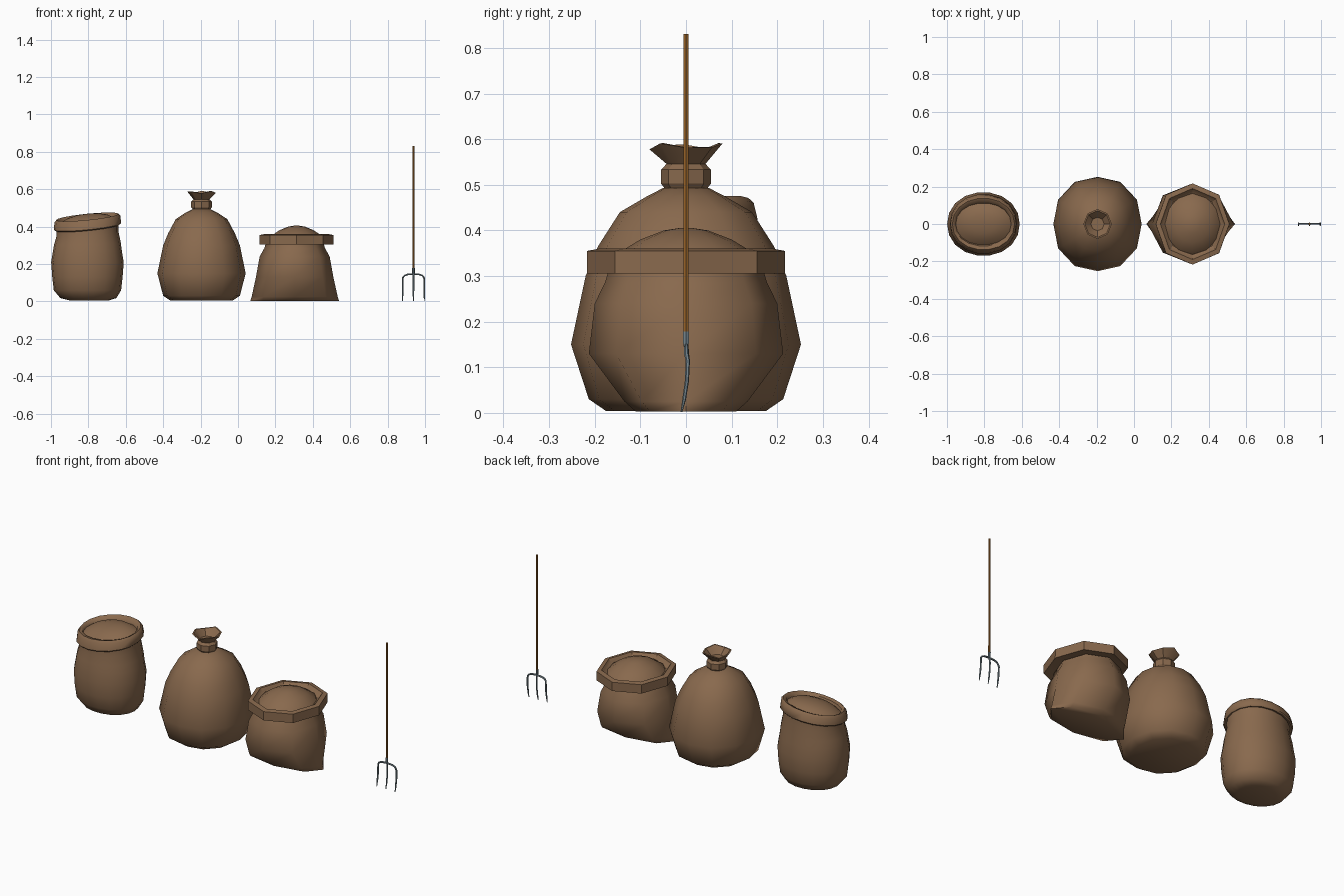
import bpy, bmesh, math

if "Cube" in bpy.data.objects:
    bpy.data.objects.remove(bpy.data.objects["Cube"])


def material(name, rgb):
    m = bpy.data.materials.new(name)
    m.diffuse_color = (*rgb, 1)
    m.use_nodes = True
    m.node_tree.nodes["Principled BSDF"].inputs["Base Color"].default_value = m.diffuse_color
    return m


BURLAP = material("burlap brown", (0.25, 0.142, 0.075))
WOOD = material("handle wood", (0.33, 0.13, 0.022))
STEEL = material("blue grey steel", (0.19, 0.25, 0.28))


def smooth(ob, angle):
    bpy.ops.object.select_all(action='DESELECT')
    ob.select_set(True)
    bpy.context.view_layer.objects.active = ob
    bpy.ops.object.shade_smooth_by_angle(angle=math.radians(angle))


def loft(name, cx, rings, sides, mat, power=2.0, warp=None, angle=40):
    """Skin closed rings given as (z, rx, ry[, x shift]); both ends capped."""
    bm = bmesh.new()
    loops = []
    for r in rings:
        z, rx, ry = r[:3]
        dx = r[3] if len(r) > 3 else 0
        loop = []
        for i in range(sides):
            a = 2 * math.pi * i / sides
            c, s = math.cos(a), math.sin(a)
            k = (abs(c) ** power + abs(s) ** power) ** (-1 / power)
            x, y = rx * k * c + dx, ry * k * s
            dz = warp(x, y, z, a) if warp else 0
            loop.append(bm.verts.new((cx + x, y, z + dz)))
        loops.append(loop)
    for a, b in zip(loops, loops[1:]):
        for i in range(sides):
            j = (i + 1) % sides
            bm.faces.new((a[i], a[j], b[j], b[i]))
    bm.faces.new(loops[0][::-1])
    bm.faces.new(loops[-1])
    bmesh.ops.recalc_face_normals(bm, faces=bm.faces)
    me = bpy.data.meshes.new(name)
    bm.to_mesh(me)
    bm.free()
    me.materials.append(mat)
    ob = bpy.data.objects.new(name, me)
    bpy.context.collection.objects.link(ob)
    smooth(ob, angle)
    return ob


def tube(name, points, mat, res=1):
    """Round bar through (x, y, z, radius) points."""
    cu = bpy.data.curves.new(name, 'CURVE')
    cu.dimensions = '3D'
    cu.bevel_depth = 1
    cu.bevel_resolution = res
    cu.use_fill_caps = True
    sp = cu.splines.new('POLY')
    sp.points.add(len(points) - 1)
    for p, (x, y, z, r) in zip(sp.points, points):
        p.co = (x, y, z, 1)
        p.radius = r
    cu.materials.append(mat)
    ob = bpy.data.objects.new(name, cu)
    bpy.context.collection.objects.link(ob)
    bpy.ops.object.select_all(action='DESELECT')
    ob.select_set(True)
    bpy.context.view_layer.objects.active = ob
    bpy.ops.object.convert(target='MESH')
    smooth(bpy.context.object, 50)


# Tall open sack with a slanted rolled rim and domed contents
def slant(x, y, z, a):
    return (0.10 * x + 0.12 * y) * min(1, max(0, (z - 0.28) / 0.1))


loft("tall_open_sack", -0.805, [
    (0.004, 0.10, 0.09, 0.01), (0.018, 0.15, 0.125, 0.005), (0.06, 0.18, 0.155),
    (0.13, 0.188, 0.167), (0.21, 0.194, 0.17), (0.27, 0.184, 0.16),
    (0.31, 0.178, 0.155), (0.36, 0.166, 0.145), (0.40, 0.166, 0.142),
    (0.396, 0.174, 0.154), (0.402, 0.18, 0.159), (0.44, 0.176, 0.15),
    (0.452, 0.166, 0.138), (0.445, 0.153, 0.118), (0.43, 0.148, 0.112),
    (0.45, 0.115, 0.087), (0.463, 0.065, 0.05), (0.467, 0.02, 0.015)],
    18, BURLAP, 2.1, slant, 50)


# Big tied sack: body, neck band and flared mouth in one skin
def ruffle(x, y, z, a):
    return 0.007 * math.cos(3 * a + 2) if z > 0.57 else 0


loft("tied_sack", -0.195, [
    (0.004, 0.165, 0.175), (0.03, 0.205, 0.213), (0.15, 0.236, 0.252),
    (0.30, 0.205, 0.22), (0.365, 0.178, 0.193), (0.44, 0.138, 0.145),
    (0.475, 0.085, 0.085), (0.493, 0.048, 0.05)],
    12, BURLAP, 2.25, None, 60)
loft("tied_sack_neck", -0.195, [
    (0.487, 0.044, 0.044), (0.495, 0.049, 0.049), (0.503, 0.055, 0.055),
    (0.533, 0.055, 0.055), (0.541, 0.047, 0.047), (0.546, 0.043, 0.043),
    (0.584, 0.076, 0.08), (0.585, 0.068, 0.071), (0.55, 0.036, 0.036)],
    8, BURLAP, 2.0, ruffle, 30)

# Short open sack: pinched base corners, octagonal collar, domed contents
loft("short_sack_body", 0.303, [
    (0.003, 0.237, 0.11), (0.025, 0.23, 0.135), (0.13, 0.207, 0.213),
    (0.24, 0.187, 0.2), (0.285, 0.162, 0.178), (0.31, 0.155, 0.17)],
    8, BURLAP, 2.1, None, 60)
loft("short_sack_collar", 0.313, [
    (0.315, 0.15, 0.165), (0.305, 0.198, 0.217), (0.355, 0.197, 0.217),
    (0.36, 0.172, 0.19), (0.345, 0.16, 0.178), (0.335, 0.145, 0.163)],
    8, BURLAP, 2.1, None, 25)
loft("short_sack_contents", 0.313, [
    (0.325, 0.155, 0.17), (0.345, 0.143, 0.157), (0.38, 0.093, 0.10),
    (0.40, 0.045, 0.048), (0.405, 0.015, 0.015)],
    12, BURLAP, 2.0, None, 60)

# Pitchfork: wooden handle, ferrule, bent outer tines and straight middle tine
FX = 0.938
tube("fork_handle", [(FX, 0, 0.17, 0.006), (FX, 0, 0.83, 0.0058)], WOOD)
tube("fork_ferrule", [(FX, 0, 0.142, 0.005), (FX, 0, 0.152, 0.007),
                      (FX, 0, 0.178, 0.0073)], STEEL)
TINE = [(0.115, 0.004, 0.0048), (0.07, 0.002, 0.0045),
        (0.03, -0.004, 0.004), (0.002, -0.01, 0.002)]
tube("middle_tine", [(FX, 0.001, 0.148, 0.005)] +
     [(FX, y, z, r) for z, y, r in TINE], STEEL)
for side, s in (("left", -1), ("right", 1)):
    shoulder = [(0, 0.147), (0.032, 0.144), (0.048, 0.138), (0.056, 0.128)]
    tube(side + "_tine", [(FX + s * x, 0.001, z, 0.005) for x, z in shoulder] +
         [(FX + s * 0.058, y, z, r) for z, y, r in TINE], STEEL)
